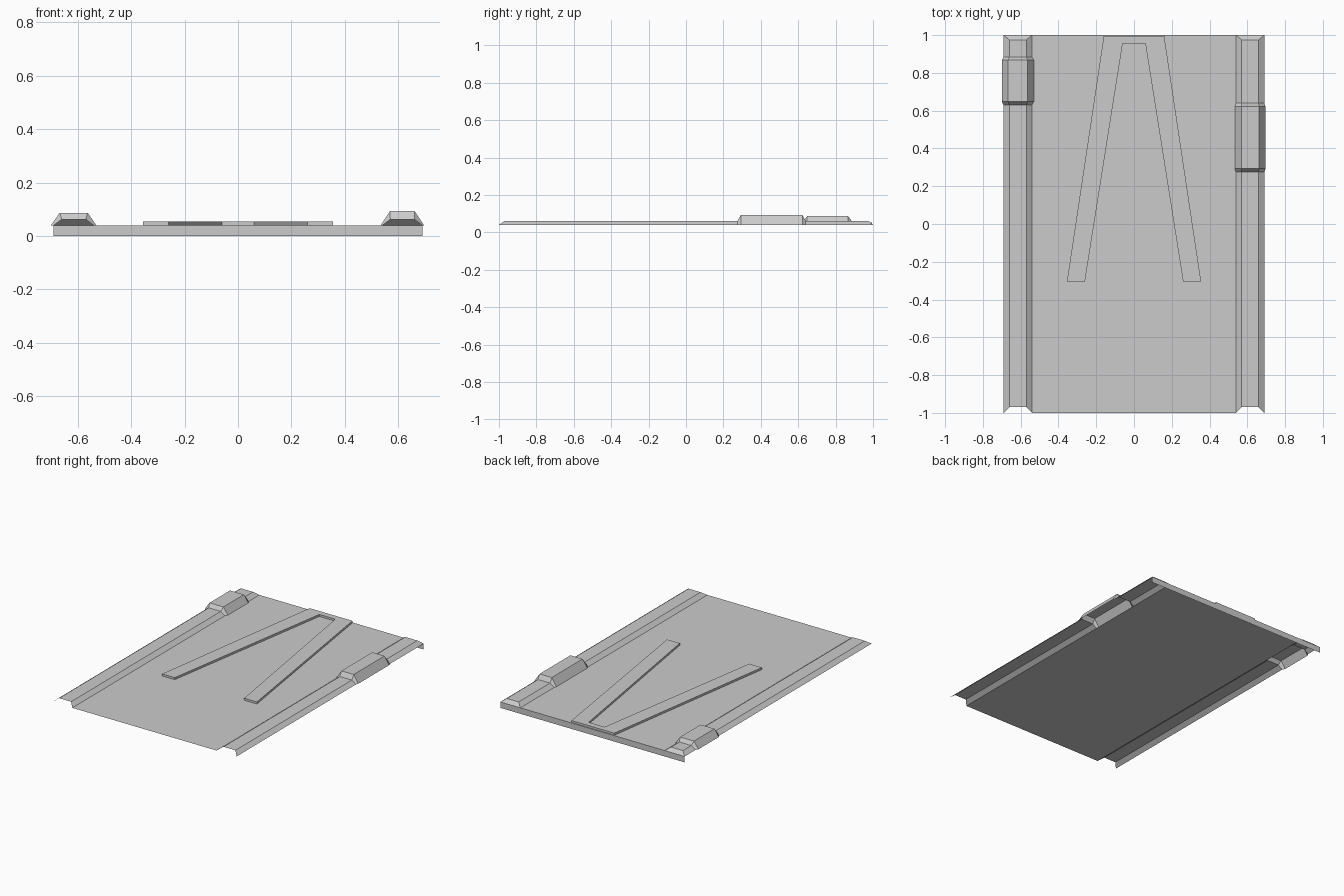
import bpy, bmesh

if "Cube" in bpy.data.objects:
    bpy.data.objects.remove(bpy.data.objects["Cube"])

Z0 = 0.04  # level of the main sheet


def make_object(name, bm):
    mesh = bpy.data.meshes.new(name)
    bm.to_mesh(mesh)
    bm.free()
    obj = bpy.data.objects.new(name, mesh)
    bpy.context.collection.objects.link(obj)
    return obj


def sheet(name, points):
    bm = bmesh.new()
    bm.faces.new([bm.verts.new(p) for p in points])
    return make_object(name, bm)


def rail(name, cx, y_start, y_end, bump):
    """Open trapezoid channel lofted along y with one raised bump."""
    slim = (0.075, 0.045, 0.062)  # base half width, top half width, top height
    # y at base, y at top, section
    stations = [(-1, -0.97, slim), (y_start, y_start, slim),
                (y_start + 0.018, y_start + 0.018, bump),
                (y_end - 0.018, y_end - 0.018, bump),
                (y_end, y_end, slim), (1, 0.975, slim)]
    bm = bmesh.new()
    rings = []
    for yb, yt, (b, t, z) in stations:
        rings.append([bm.verts.new(p) for p in (
            (cx - b, yb, Z0), (cx - t, yt, z), (cx + t, yt, z), (cx + b, yb, Z0))])
    for a, c in zip(rings, rings[1:]):
        for i in range(3):
            bm.faces.new((a[i], c[i], c[i + 1], a[i + 1]))
    bm.faces.new(rings[-1][::-1])  # sloped back end
    for f in bm.faces:
        f.normal_update()
        if f.normal.z < 0:
            f.normal_flip()
    return make_object(name, bm)


# Main flat sheet and the skirt hanging from its back edge
sheet("floor_sheet", [(-0.54, -1, Z0), (0.54, -1, Z0), (0.54, 1, Z0), (-0.54, 1, Z0)])
sheet("back_skirt", [(0.69, 1, 0), (-0.69, 1, 0), (-0.69, 1, Z0), (0.69, 1, Z0)])

# Side rails, with staggered bumps
rail("left_rail", -0.615, 0.63, 0.885, (0.085, 0.052, 0.087))
rail("right_rail", 0.615, 0.275, 0.64, (0.081, 0.046, 0.093))

# Raised tapered frame on the sheet
half = [(0.16, 0.995), (0.355, -0.305), (0.26, -0.305), (0.06, 0.955)]
outline = half + [(-x, y) for x, y in reversed(half)]
bm = bmesh.new()
face = bm.faces.new([bm.verts.new((x, y, Z0)) for x, y in outline])
ext = bmesh.ops.extrude_face_region(bm, geom=[face])
bmesh.ops.translate(bm, vec=(0, 0, 0.014),
                    verts=[v for v in ext["geom"] if isinstance(v, bmesh.types.BMVert)])
bmesh.ops.recalc_face_normals(bm, faces=bm.faces)
make_object("raised_frame", bm)
